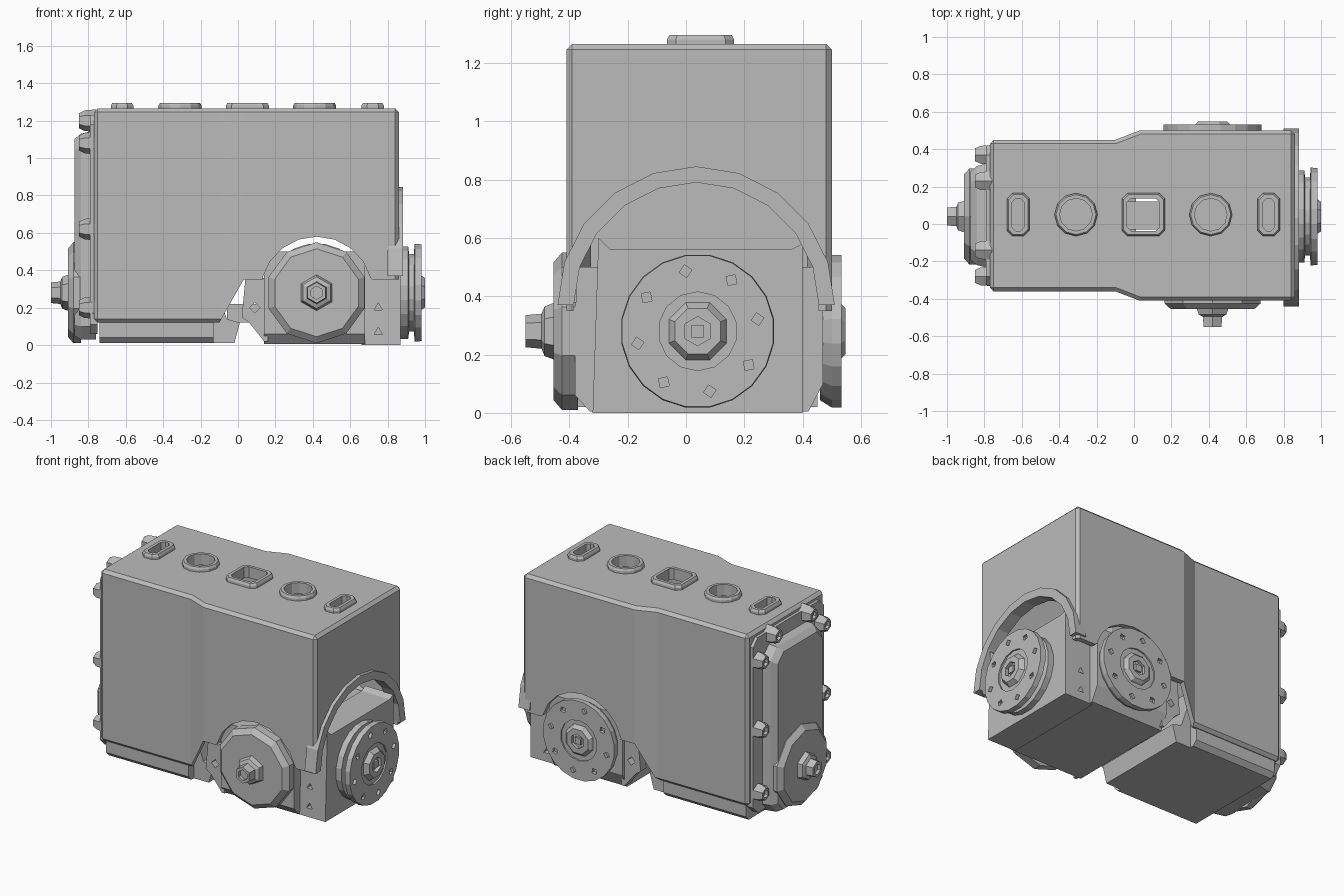
import bpy, bmesh
from math import cos, sin, pi, radians

old = bpy.data.objects.get("Cube")
if old:
    bpy.data.objects.remove(old)

grey = bpy.data.materials.new("plain_grey")
grey.use_nodes = True
COLOUR = (0.5, 0.5, 0.5, 1)
grey.diffuse_color = COLOUR
grey.node_tree.nodes["Principled BSDF"].inputs["Base Color"].default_value = COLOUR

AXES = {"x": lambda p, q, h: (h, p, q),
        "y": lambda p, q, h: (p, h, q),
        "z": lambda p, q, h: (p, q, h)}


def stack(name, rings, axis):
    """Loft matching outlines, given as (height, points), along an axis."""
    bm = bmesh.new()
    loops = [[bm.verts.new(AXES[axis](p, q, h)) for p, q in pts] for h, pts in rings]
    n = len(loops[0])
    bm.faces.new(loops[0])
    bm.faces.new(loops[-1])
    for a, b in zip(loops, loops[1:]):
        for i in range(n):
            j = (i + 1) % n
            bm.faces.new((a[i], a[j], b[j], b[i]))
    bmesh.ops.recalc_face_normals(bm, faces=bm.faces)
    mesh = bpy.data.meshes.new(name)
    bm.to_mesh(mesh)
    bm.free()
    mesh.materials.append(grey)
    obj = bpy.data.objects.new(name, mesh)
    bpy.context.collection.objects.link(obj)
    return obj


def prism(name, pts, axis, a, b):
    return stack(name, [(a, pts), (b, pts)], axis)


def circle(p, q, r, n, start=0.0, sweep=2 * pi):
    full = sweep == 2 * pi
    return [(p + r * cos(start + sweep * i / (n if full else n - 1)),
             q + r * sin(start + sweep * i / (n if full else n - 1))) for i in range(n)]


def turned(name, centre, profile, axis, n):
    """Faceted turned part from (height, radius) steps."""
    return stack(name, [(h, circle(*centre, r, n, pi / n)) for h, r in profile], axis)


def rect(p0, p1, q0, q1, c=0.0):
    """Rectangle with optional chamfered corners."""
    if not c:
        return [(p0, q0), (p1, q0), (p1, q1), (p0, q1)]
    return [(p0 + c, q0), (p1 - c, q0), (p1, q0 + c), (p1, q1 - c),
            (p1 - c, q1), (p0 + c, q1), (p0, q1 - c), (p0, q0 + c)]


def apply(obj, kind, **settings):
    mod = obj.modifiers.new(kind, kind)
    for key, value in settings.items():
        setattr(mod, key, value)
    bpy.context.view_layer.objects.active = obj
    bpy.ops.object.modifier_apply(modifier=mod.name)


def cut(obj, *cutters):
    for cutter in cutters:
        apply(obj, "BOOLEAN", operation="DIFFERENCE", solver="EXACT", object=cutter)
        bpy.data.objects.remove(cutter)


# Hollow housing, wider at the +x end
def outline(t):
    half = [(-0.77 + t, 0.405 - t), (-0.10, 0.405 - t), (0.03, 0.455 - t), (0.86 - t, 0.455 - t)]
    return [(x, 0.045 + y) for x, y in half] + [(x, 0.045 - y) for x, y in reversed(half)]


housing = prism("housing", outline(0), "z", 0.12, 1.265)
apply(housing, "BEVEL", width=0.02, segments=1, limit_method="ANGLE", angle_limit=radians(50))
cut(housing, prism("cavity", outline(0.035), "z", -0.1, 1.22))

# Lower edge: slope, step and wheel arch on both long sides
lower = [(-0.10, 0), (-0.10, 0.12), (0.03, 0.35), (0.14, 0.35)]
lower += circle(0.42, 0.28, 0.30, 9, radians(165), radians(-150))
lower += [(0.72, 0.35), (1.1, 0.35), (1.1, 0)]
cut(housing, prism("lower_cutter", lower, "y", -0.7, 0.7))
arch_in = circle(0.035, 0.37, 0.42, 11, 0, pi)
cut(housing, prism("end_cutter", arch_in + [(-0.385, 0.2), (0.455, 0.2)], "x", 0.7, 1.0))

# Raised arch rim around the end opening
arch_out = circle(0.035, 0.37, 0.475, 11, 0, pi)
prism("arch_rim", arch_out + arch_in[::-1], "x", 0.80, 0.882)

# Raised collars with holes along the top
collars = [("slot", -0.62, 0.06), ("round", -0.31, 0.115), ("square", 0.05, 0.115),
           ("round", 0.41, 0.115), ("slot", 0.72, 0.06)]
for i, (kind, x, w) in enumerate(collars):
    def shape(t):
        if kind == "round":
            return circle(x, 0.05, w - t, 12)
        return rect(x - w + t, x + w - t, -0.065 + t, 0.165 - t, 0.03 - t / 3)
    collar = stack(f"top_collar_{i + 1}", [(1.24, shape(0)), (1.28, shape(0)),
                                          (1.295, shape(0.008))], "z")
    cut(collar, prism("collar_cutter", shape(0.028), "z", 1.1, 1.4))
    cut(housing, prism("hole_cutter", shape(0.028), "z", 1.1, 1.4))

# Motor bodies: cross motor, end motor and rear motor
cross = [(-0.38, 0.06), (-0.33, 0.005), (0.42, 0.005), (0.47, 0.10), (0.47, 0.5), (-0.38, 0.5)]
prism("cross_motor", cross, "x", 0.14, 0.68)
end = [(-0.32, 0), (0.40, 0), (0.40, 0.58), (0.36, 0.56), (-0.26, 0.56), (-0.30, 0.6)]
end_motor = prism("end_motor", end, "x", 0.66, 0.87)
for z in (0.07, 0.20):
    cut(end_motor, prism("dimple_cutter", circle(0.75, z, 0.025, 3, pi / 2), "y", -0.4, -0.28),
        prism("dimple_cutter", circle(0.75, z, 0.025, 3, pi / 2), "y", 0.36, 0.5))
rear = rect(-0.335, 0.425, 0.01, 0.40, 0.03)
prism("rear_motor", rear, "x", -0.74, -0.13)
prism("rear_motor_tip", [(-0.13, 0.01), (-0.02, 0.01), (0.01, 0.12), (-0.06, 0.14), (-0.13, 0.35)],
      "y", -0.28, 0.37)

# Brackets linking the motors
ear = [(0.02, 0.15), (0.06, 0.12), (0.14, 0.02), (0.16, 0.02), (0.16, 0.36), (0.04, 0.36)]
for name, y0 in (("front", -0.37), ("back", 0.39)):
    bracket = prism(f"{name}_bracket", ear, "y", y0, y0 + 0.06)
    cut(bracket, prism("bracket_cutter", circle(0.09, 0.2, 0.028, 4), "y", y0 - 0.1, y0 + 0.2))
prism("centre_link", rect(-0.06, 0.16, -0.03, 0.12), "z", 0.12, 0.22)

# Output horns with screw holes and a stepped hub
def horn(name, centre, axis, face, profile, hub):
    disc = turned(name, centre, profile, axis, 20)
    for i in range(8):
        a = 2 * pi * i / 8 + 0.2
        hole = circle(centre[0] + 0.21 * cos(a), centre[1] + 0.21 * sin(a), 0.022, 4, a)
        cut(disc, prism("screw_cutter", hole, axis, face - 0.02, face + 0.1))
    groove = turned("groove", centre, [(face - 0.01, 0.135), (face + 0.1, 0.135)], axis, 14)
    cut(disc, groove)
    boss = turned(name + "_hub", centre, [(face - 0.03, 0.12), (face, 0.10), (face + hub, 0.085)], axis, 8)
    cut(boss, turned("socket", centre, [(face - 0.005, 0.05), (face + 0.1, 0.05)], axis, 6))
    turned(name + "_screw", centre, [(face - 0.02, 0.03), (face + hub * 0.7, 0.03)], axis, 4)


horn("end_horn", (0.04, 0.28), "x", 0.98,
     [(0.86, 0.25), (0.91, 0.25), (0.915, 0.21), (0.94, 0.21), (0.945, 0.265), (0.98, 0.262)], 0.02)
horn("back_horn", (0.42, 0.28), "y", 0.533, [(0.46, 0.24), (0.50, 0.265), (0.533, 0.265)], 0.014)

# Idler discs with hexagonal hubs on the opposite faces
def idler(name, centre, axis, base, face, tip):
    turned(name, centre, [(base, 0.27), (face + 0.03, 0.27), (face, 0.235)], axis, 10)
    hub = turned(name + "_hub", centre, [(face + 0.01, 0.10), (face - 0.03, 0.085),
                                         (face - 0.04, 0.06), (tip, 0.055)], axis, 6)
    cut(hub, turned("socket", centre, [(tip - 0.1, 0.035), (tip + 0.02, 0.035)], axis, 6))


idler("front_idler", (0.42, 0.28), "y", -0.37, -0.455, -0.55)
idler("rear_idler", (0.04, 0.28), "x", -0.84, -0.91, -1.0)

# Rear cover plate with chamfered rim
stack("rear_cover", [(-0.76, rect(-0.24, 0.33, 0.03, 1.15, 0.07)),
                     (-0.84, rect(-0.22, 0.31, 0.03, 1.13, 0.07)),
                     (-0.875, rect(-0.19, 0.28, 0.05, 1.10, 0.06))], "x")
prism("rear_flange", rect(-0.33, 0.42, 0.06, 1.23, 0.05), "x", -0.79, -0.75)

# Screw lugs around the cover
spots = [(y, z) for y in (-0.28, 0.37) for z in (0.20, 0.62, 1.08)] + [(-0.14, 1.2), (0.23, 1.2)]
for i, spot in enumerate(spots):
    lug = turned(f"cover_lug_{i + 1}", spot, [(-0.76, 0.06), (-0.82, 0.055), (-0.85, 0.04)], "x", 6)
    cut(lug, turned("lug_cutter", spot, [(-0.9, 0.024), (-0.83, 0.024)], "x", 6))
